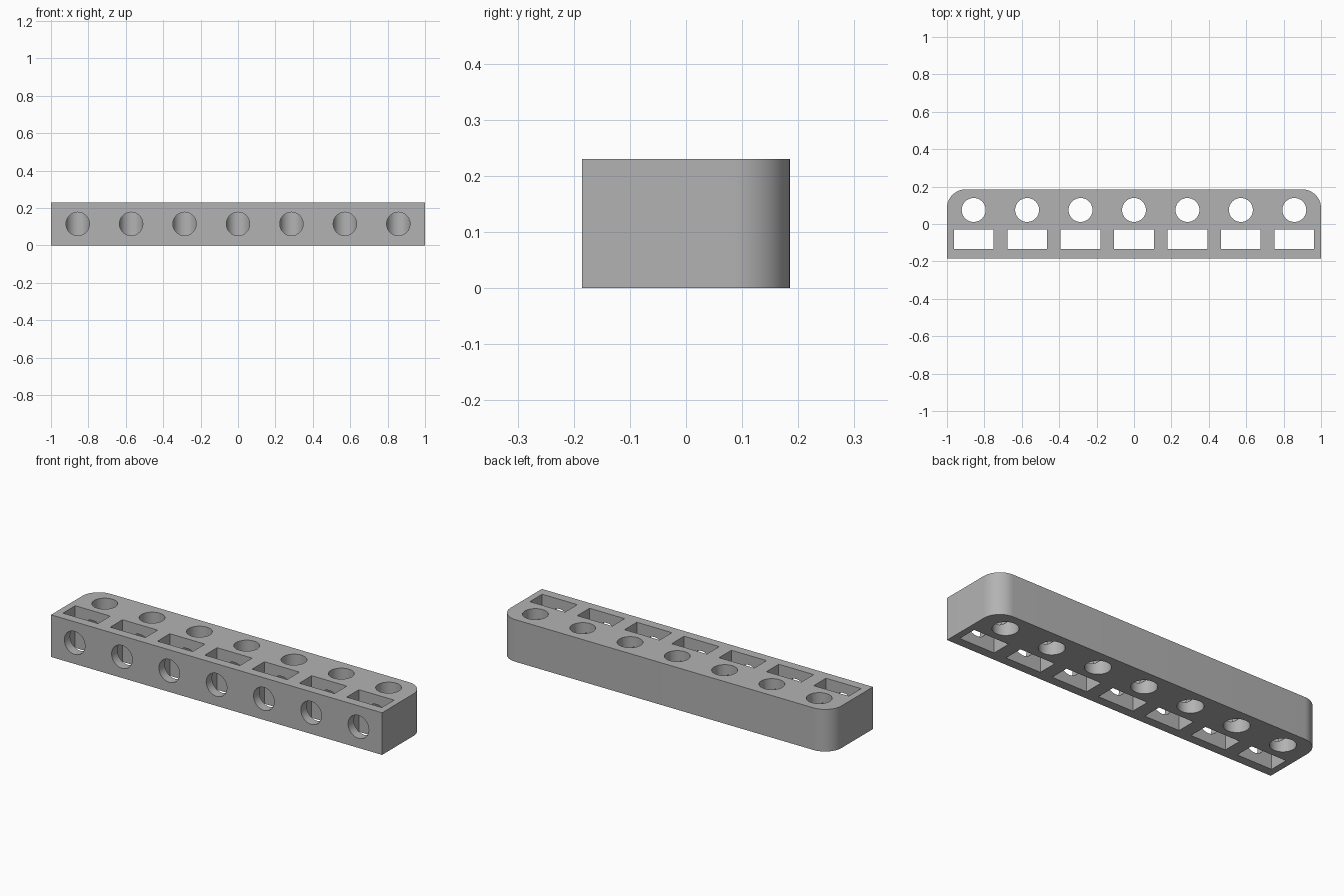
import bpy, bmesh, math
from mathutils import Matrix, Vector

if "Cube" in bpy.data.objects:
    bpy.data.objects.remove(bpy.data.objects["Cube"], do_unlink=True)

COUNT, PITCH = 7, 2 / 7
HEIGHT, HALF_DEPTH = 0.23, 0.185
CORNER = 0.1
HOLE_Y, SLOT_Y = 0.075, -0.082
centres = [(i - (COUNT - 1) / 2) * PITCH for i in range(COUNT)]

grey = bpy.data.materials.new("plain grey")
grey.use_nodes = True
colour = (0.45, 0.45, 0.45, 1)
grey.diffuse_color = colour
grey.node_tree.nodes["Principled BSDF"].inputs["Base Color"].default_value = colour


def finish(name, bm):
    bmesh.ops.recalc_face_normals(bm, faces=bm.faces)
    mesh = bpy.data.meshes.new(name)
    bm.to_mesh(mesh)
    bm.free()
    mesh.materials.append(grey)
    obj = bpy.data.objects.new(name, mesh)
    bpy.context.collection.objects.link(obj)
    return obj


def add_box(bm, centre, size):
    bmesh.ops.create_cube(bm, size=1, matrix=Matrix.Translation(centre) @ Matrix.Diagonal((*size, 1)))


def add_cylinder(bm, centre, radius, length, turn=0):
    bmesh.ops.create_cone(bm, cap_ends=True, segments=48, radius1=radius, radius2=radius,
                          depth=length, matrix=Matrix.Translation(centre) @ Matrix.Rotation(turn, 4, "X"))


# Bar with two rounded back corners
bm = bmesh.new()
outline = [(-1, -HALF_DEPTH), (1, -HALF_DEPTH)]
for side, start in ((1, 0), (-1, 90)):
    for step in range(17):
        a = math.radians(start + 90 * step / 16)
        outline.append((side * (1 - CORNER) + CORNER * math.cos(a),
                        HALF_DEPTH - CORNER + CORNER * math.sin(a)))
base = bm.faces.new([bm.verts.new((x, y, 0)) for x, y in outline])
top = bmesh.ops.extrude_face_region(bm, geom=[base])["geom"]
bmesh.ops.translate(bm, vec=Vector((0, 0, HEIGHT)), verts=[v for v in top if isinstance(v, bmesh.types.BMVert)])
bar = finish("perforated_bar", bm)

# Cutters: upright round holes, rectangular slots, front holes that meet the upright holes
holes, slots, fronts = bmesh.new(), bmesh.new(), bmesh.new()
front_start, front_end = -0.3, HOLE_Y - 0.005
for x in centres:
    add_cylinder(holes, (x, HOLE_Y, HEIGHT / 2), 0.064, 0.5)
    add_box(slots, (x, SLOT_Y, HEIGHT / 2), (0.212, 0.106, 0.5))
    add_cylinder(fronts, (x, (front_start + front_end) / 2, HEIGHT / 2), 0.0625,
                 front_end - front_start, math.pi / 2)

bpy.context.view_layer.objects.active = bar
bar.select_set(True)
for name, bm in (("hole_cutter", holes), ("slot_cutter", slots), ("front_cutter", fronts)):
    cutter = finish(name, bm)
    cutter.hide_render = True
    mod = bar.modifiers.new(name, "BOOLEAN")
    mod.operation, mod.solver, mod.object = "DIFFERENCE", "EXACT", cutter
    bpy.ops.object.modifier_apply(modifier=mod.name)
    bpy.data.objects.remove(cutter, do_unlink=True)

bpy.ops.object.shade_smooth_by_angle(angle=math.radians(30))
